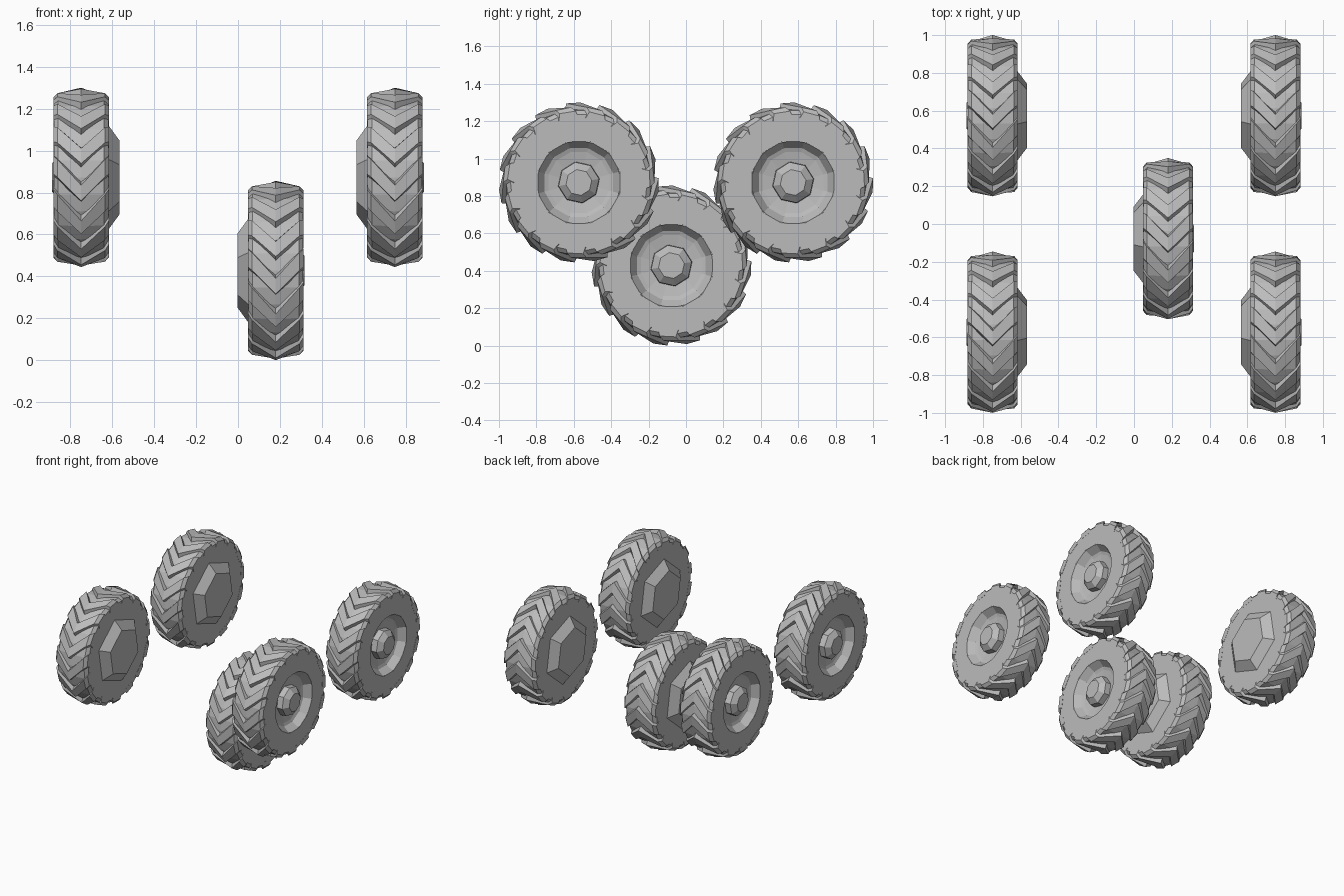
import bpy, bmesh
from math import sin, cos, pi, radians
from mathutils import Matrix, Vector

cube = bpy.data.objects.get("Cube")
if cube:
    bpy.data.objects.remove(cube)

grey = bpy.data.materials.new("plain_grey")
grey.use_nodes = True
grey.diffuse_color = (0.5, 0.5, 0.5, 1)
grey.node_tree.nodes["Principled BSDF"].inputs["Base Color"].default_value = (0.5, 0.5, 0.5, 1)

LUGS = 15


def polar(x, r, angle):
    return Vector((x, r * cos(angle), r * sin(angle)))


def lathe(profile, sides, phase=0, cap_start=False, cap_end=False):
    """Spin an (x, radius) profile about the x axle."""
    bm = bmesh.new()
    rings = [[bm.verts.new(polar(x, r, radians(phase) + 2 * pi * j / sides))
              for j in range(sides)] for x, r in profile]
    for a, b in zip(rings, rings[1:]):
        for j in range(sides):
            k = (j + 1) % sides
            bm.faces.new((a[j], a[k], b[k], b[j]))
    if cap_start:
        bm.faces.new(rings[0][::-1])
    if cap_end:
        bm.faces.new(rings[-1])
    return bm


def tread():
    """Ring of chevron lugs, each swept across the tyre."""
    bm = bmesh.new()
    # x, top radius, root radius, top half angle, root half angle
    half = [(0, 0.428, 0.37, 5, 8.5), (0.113, 0.404, 0.36, 6, 9),
            (0.1325, 0.382, 0.345, 6.5, 9)]
    stations = [(-s[0],) + s[1:] for s in half[:0:-1]] + half
    for n in range(LUGS):
        start = 94 + 360 * n / LUGS
        sections = []
        for x, top, root, wt, wr in stations:
            mid = start - 19 * abs(x) / 0.1325
            corners = [(root, -wr), (top, -wt), (top, wt), (root, wr)]
            sections.append([bm.verts.new(polar(x, r, radians(mid + w)))
                             for r, w in corners])
        for a, b in zip(sections, sections[1:]):
            for j in range(4):
                k = (j + 1) % 4
                bm.faces.new((a[j], a[k], b[k], b[j]))
        bm.faces.new(sections[0][::-1])
        bm.faces.new(sections[-1])
    bmesh.ops.recalc_face_normals(bm, faces=bm.faces)
    return bm


def finish(name, bm, centre, side):
    """Mirror the part for right-hand wheels and place it."""
    if side < 0:
        bm.transform(Matrix.Scale(-1, 4, (1, 0, 0)))
        bmesh.ops.reverse_faces(bm, faces=bm.faces)
    mesh = bpy.data.meshes.new(name)
    bm.to_mesh(mesh)
    bm.free()
    mesh.materials.append(grey)
    obj = bpy.data.objects.new(name, mesh)
    obj.location = centre
    bpy.context.collection.objects.link(obj)


def wheel(name, centre, side):
    # tyre carcass with a hole in the outer wall
    finish(name + "_tyre", lathe(
        [(-0.13, 0.365), (-0.11, 0.388), (0, 0.397), (0.11, 0.388),
         (0.13, 0.365), (0.13, 0.222)], 2 * LUGS, cap_start=True), centre, side)
    finish(name + "_tread", tread(), centre, side)
    # recessed rim dish
    finish(name + "_rim", lathe(
        [(0.128, 0.235), (0.131, 0.227), (0.08, 0.19), (0.072, 0.168),
         (0.06, 0.1)], 12, 15, cap_end=True), centre, side)
    # axle hub
    finish(name + "_hub", lathe(
        [(0.055, 0.113), (0.105, 0.11), (0.138, 0.07)], 8, 10,
        cap_end=True), centre, side)
    # six-sided plate on the inner wall
    finish(name + "_inner_plate", lathe(
        [(-0.182, 0.18), (-0.128, 0.255)], 6, 40, cap_start=True), centre, side)


for side, side_name in ((1, "left"), (-1, "right")):
    for y, end_name in ((-0.573, "front"), (0.573, "back")):
        wheel(f"{end_name}_{side_name}", (side * 0.748, y, 0.872), side)

wheel("spare", (0.18, -0.078, 0.428), 1)
